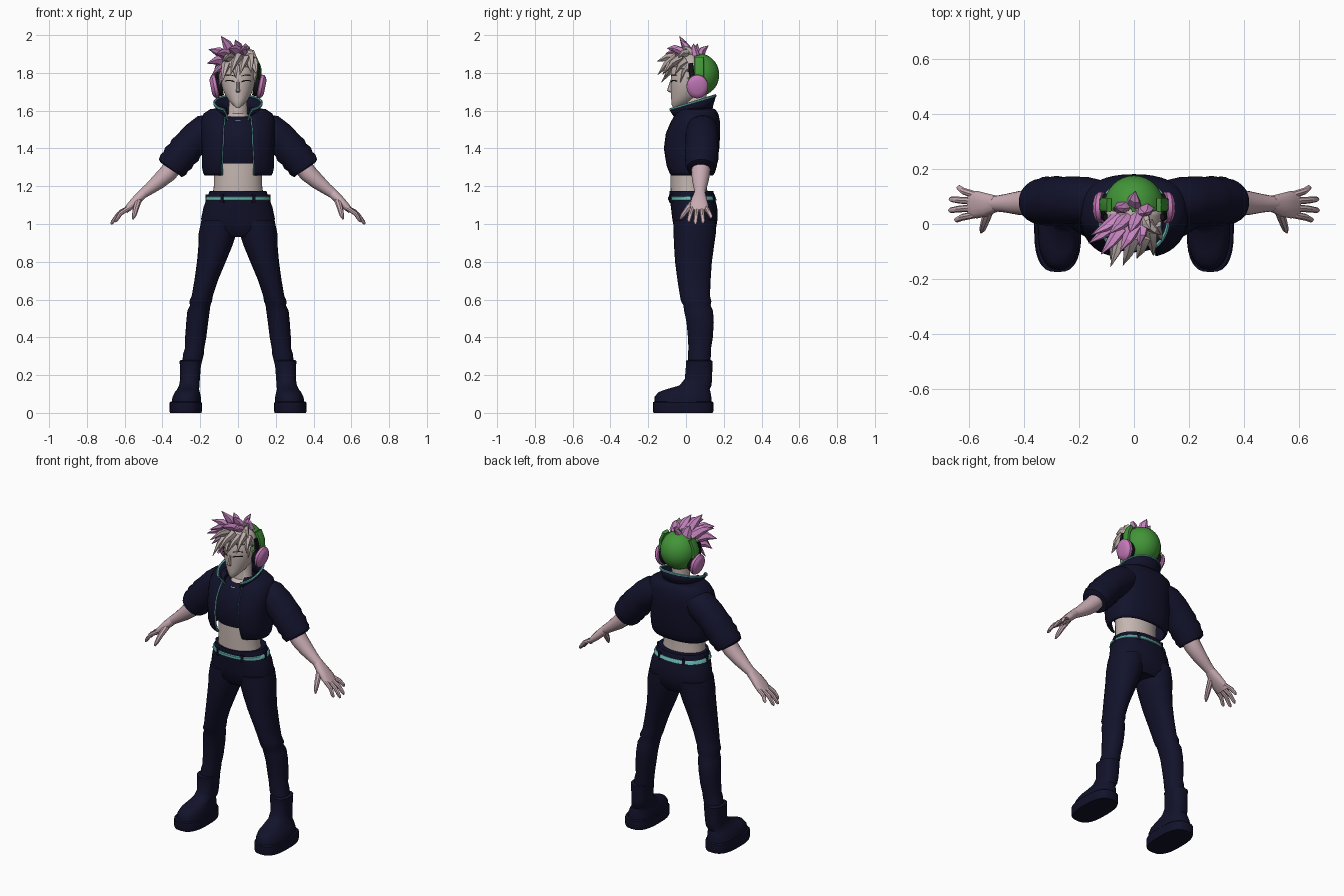
import bpy, bmesh, math
from mathutils import Vector, Matrix


def material(name, r, g, b):
    m = bpy.data.materials.new(name)
    m.diffuse_color = (r, g, b, 1)
    return m


NAVY = material("navy cloth", 0.006, 0.006, 0.024)
SKIN = material("pale skin", 0.56, 0.47, 0.44)
ROSY = material("rosy skin", 0.58, 0.41, 0.45)
GREEN = material("green hair", 0.055, 0.30, 0.04)
PINK = material("pink hair", 0.58, 0.24, 0.54)
LIGHT = material("pale hair", 0.50, 0.42, 0.40)
ORCHID = material("orchid plastic", 0.55, 0.19, 0.48)
TEAL = material("teal trim", 0.13, 0.46, 0.43)
BLACK = material("black", 0.006, 0.006, 0.009)
UP, FRONT = Vector((0, 0, 1)), Vector((0, 1, 0))


def finish(name, bm, mat, angle=40):
    bmesh.ops.recalc_face_normals(bm, faces=bm.faces)
    me = bpy.data.meshes.new(name)
    bm.to_mesh(me)
    bm.free()
    ob = bpy.data.objects.new(name, me)
    bpy.context.collection.objects.link(ob)
    me.materials.append(mat)
    bpy.ops.object.select_all(action='DESELECT')
    ob.select_set(True)
    bpy.context.view_layer.objects.active = ob
    bpy.ops.object.shade_smooth_by_angle(angle=math.radians(angle))
    return ob


def power(v, e):
    return math.copysign(abs(v) ** e, v)


def loft(bm, pts, n=20, flat=False, ref=FRONT, e=2.0):
    """Closed tube through (x, y, z, radius along ref, other radius)."""
    P = [Vector(p[:3]) for p in pts]
    rings = []
    for i, p in enumerate(pts):
        t = UP if flat else (P[min(i + 1, len(P) - 1)] - P[max(i - 1, 0)]).normalized()
        u = (ref - t * ref.dot(t)).normalized()
        v = t.cross(u)
        ring = []
        for k in range(n):
            a = 2 * math.pi * k / n
            ring.append(bm.verts.new(P[i] + u * p[3] * power(math.cos(a), 2 / e)
                                     + v * p[4] * power(math.sin(a), 2 / e)))
        rings.append(ring)
    for a, b in zip(rings, rings[1:]):
        for k in range(n):
            bm.faces.new((a[k], a[(k + 1) % n], b[(k + 1) % n], b[k]))
    bm.faces.new(rings[0])
    bm.faces.new(rings[-1])


def part(name, mat, pts, **kw):
    bm = bmesh.new()
    loft(bm, pts, **kw)
    return finish(name, bm, mat)


def body(name, mat, rows, e=2.0, n=32):
    """Upright part from rows of (z, half width, front y, back y)."""
    return part(name, mat, [(0, (f + b) / 2, z, (b - f) / 2, w) for z, w, f, b in rows],
                flat=True, e=e, n=n)


def open_shell(name, rows, e, thick, n=36):
    """Front-opening garment from rows (z, slope, half width, front, back, half gap)."""
    bm = bmesh.new()
    grid = []
    for z, s, w, f, b, gap in rows:
        a0 = math.asin((gap / w) ** (e / 2))
        row = []
        for k in range(n + 1):
            a = a0 + (2 * math.pi - 2 * a0) * k / n
            y = (f + b) / 2 - (b - f) / 2 * power(math.cos(a), 2 / e)
            row.append(bm.verts.new((w * power(math.sin(a), 2 / e), y, z + s * y)))
        grid.append(row)
    for a, b in zip(grid, grid[1:]):
        for k in range(n):
            bm.faces.new((a[k], a[k + 1], b[k + 1], b[k]))
    co = [[v.co.copy() for v in r] for r in grid]
    mod = finish(name, bm, NAVY).modifiers.new("thickness", 'SOLIDIFY')
    mod.thickness, mod.offset = thick, 0
    return co


def trim(name, line, r, ref):
    part(name, TEAL, [(*p, r, r) for p in line], n=6, ref=ref)


# Torso, top and neck
body("midriff", SKIN, [(1.12, .14, -.08, .12), (1.2, .128, -.082, .11),
                       (1.27, .128, -.082, .11), (1.36, .135, -.08, .11)])
body("crop_top", NAVY, [(1.32, .14, -.09, .12), (1.36, .148, -.098, .125), (1.43, .152, -.103, .13),
                        (1.5, .145, -.085, .13), (1.555, .105, -.05, .12), (1.57, .07, -.03, .1)])
body("neck", SKIN, [(1.5, .085, -.07, .1), (1.55, .068, -.054, .11), (1.585, .05, -.01, .105),
                    (1.7, .047, 0, .11)])

# Cropped jacket and flared collar with teal edges
jacket = open_shell("jacket", [
    (1.26, 0, .172, -.083, .138, .085), (1.275, 0, .18, -.092, .148, .085),
    (1.31, 0, .186, -.106, .158, .085), (1.4, 0, .186, -.12, .17, .08),
    (1.48, 0, .19, -.108, .175, .078), (1.54, 0, .192, -.08, .174, .073),
    (1.58, 0, .178, -.055, .166, .067), (1.602, 0, .145, -.04, .152, .062),
    (1.61, 0, .09, -.035, .13, .058)], 2.4, .012)
collar = open_shell("collar", [
    (1.56, .2, .095, -.06, .13, .055), (1.6, .28, .108, -.085, .142, .062),
    (1.632, .31, .125, -.105, .155, .075)], 2.2, .01)
trim("collar_top_trim", collar[-1], .007, UP)
for i in (0, -1):
    trim("jacket_edge_trim", [r[i] for r in jacket[:-2]], .005, FRONT)
    trim("collar_edge_trim", [r[i] for r in collar], .005, Vector((1, 0, 0)))

# Trousers and belt
body("hips", NAVY, [(.93, .13, -.03, .13), (.97, .19, -.062, .158), (1.03, .195, -.073, .168),
                    (1.09, .182, -.08, .165), (1.14, .163, -.088, .152), (1.175, .15, -.088, .145)], e=2.2)
body("belt", TEAL, [(1.125, .17, -.09, .16), (1.127, .173, -.094, .162),
                    (1.143, .168, -.095, .157), (1.146, .164, -.09, .154)], e=2.2)
bm = bmesh.new()
for k in range(6):
    a = math.pi * (k + .5) / 3
    bmesh.ops.create_cube(bm, size=1, matrix=Matrix.Translation(
        (.162 * math.sin(a), .032 - .124 * math.cos(a), 1.136))
        @ Matrix.Rotation(a, 4, 'Z') @ Matrix.Diagonal((.016, .022, .042, 1)))
finish("belt_loops", bm, NAVY)

for s in (1, -1):
    # Leg, with folds at the knee and ankle
    part("leg", NAVY, [(s * x, (f + b) / 2, z, (b - f) / 2, w) for z, x, w, f, b in (
        (1.02, .098, .096, -.068, .16), (.95, .108, .1, -.066, .158), (.88, .121, .089, -.063, .148),
        (.8, .141, .076, -.058, .137), (.7, .169, .062, -.045, .13), (.62, .189, .056, -.032, .127),
        (.59, .198, .06, -.026, .134), (.57, .2, .054, -.014, .13), (.54, .209, .059, -.01, .143),
        (.48, .216, .058, .003, .147), (.4, .224, .056, .01, .142), (.34, .23, .051, .013, .132),
        (.31, .236, .055, .01, .132), (.25, .246, .05, .014, .128))], flat=True, n=24)

    # Boot with thick sole
    def foot(rows):
        return [(s * (.262 + lean), y, z, ry, rx) for z, y, ry, rx, lean in rows]
    part("boot", NAVY, foot([(.04, -.015, .152, .078, .012), (.085, -.016, .15, .075, .01),
                             (.11, -.008, .138, .066, .006), (.125, .01, .115, .058, .002),
                             (.145, .05, .085, .054, -.004), (.18, .066, .072, .052, -.008),
                             (.255, .07, .07, .056, -.01), (.275, .07, .071, .058, -.01),
                             (.28, .07, .06, .05, -.01)]), flat=True, e=2.4, n=28)
    part("sole", NAVY, foot([(0, -.015, .156, .083, .015), (.01, -.015, .16, .086, .015),
                             (.055, -.015, .16, .085, .015), (.06, -.015, .154, .08, .015)]),
         flat=True, e=2.7, n=28)

    # Puffed sleeve with rolled cuff
    part("sleeve", NAVY, [(s * x, y, z, ry, r) for x, y, z, ry, r in (
        (.1, .085, 1.53, .07, .06), (.165, .085, 1.495, .085, .09), (.22, .085, 1.455, .088, .088),
        (.262, .085, 1.415, .086, .084), (.28, .084, 1.39, .091, .091), (.297, .083, 1.37, .085, .084),
        (.315, .083, 1.35, .09, .09), (.33, .082, 1.33, .083, .082), (.342, .08, 1.315, .084, .086),
        (.358, .08, 1.295, .075, .077), (.36, .08, 1.292, .06, .06))], n=24)

    # Forearm and hand
    part("forearm", ROSY, [(s * x, y, z, ry, r) for x, y, z, ry, r in (
        (.33, .08, 1.325, .05, .05), (.37, .078, 1.27, .05, .048), (.42, .076, 1.225, .043, .041),
        (.47, .075, 1.185, .033, .031), (.505, .074, 1.16, .028, .026), (.515, .074, 1.15, .028, .025))], n=16)
    bm = bmesh.new()
    loft(bm, [(s * .5, .074, 1.163, .029, .026), (s * .535, .07, 1.13, .042, .025),
              (s * .57, .07, 1.095, .05, .021), (s * .597, .07, 1.068, .045, .014)], n=14, e=2.4)
    for y, tx, ty, tz in ((.034, .65, .015, 1.01), (.059, .672, .05, .998),
                          (.083, .67, .09, 1.003), (.106, .642, .132, 1.03)):
        mx, mz = (.58 + tx) / 2 + .008, (1.085 + tz) / 2 + .008
        loft(bm, [(s * .578, y, 1.085, .013, .013), (s * mx, (y + ty) / 2, mz, .0125, .012),
                  (s * (tx - .006), ty, tz + .01, .01, .009), (s * tx, ty, tz, .004, .004)], n=8)
    loft(bm, [(s * .525, .055, 1.13, .018, .02), (s * .54, .012, 1.085, .016, .016),
              (s * .55, -.018, 1.045, .012, .012), (s * .556, -.03, 1.025, .004, .005)],
         n=8, ref=Vector((1, 0, 0)))
    finish("hand", bm, ROSY)

    # Headphone cup, pad and strap arm
    for nm, mat, prof in (
            ("ear_cup", ORCHID, ((.108, .05), (.112, .06), (.127, .06), (.138, .05), (.144, .034))),
            ("ear_pad", BLACK, ((.085, .05), (.1, .054), (.11, .052)))):
        part(nm, mat, [(s * x, .06, 1.73 + (x - .11) * -.2, r * .95, r * 1.05) for x, r in prof], n=24)
    part("strap_arm", BLACK, [(s * .112, .035, 1.77, .014, .008), (s * .112, .028, 1.81, .014, .008),
                              (s * .104, .025, 1.85, .012, .008)], n=8, e=4)
    part("headband_side", GREEN, [(s * .116, .07, 1.775, .025, .01), (s * .113, .07, 1.83, .025, .01),
                                  (s * .09, .07, 1.88, .025, .01)], n=12, e=5)

    # Closed eye line and brow
    for nm, z, r in (("eye_line", 1.752, .003), ("brow", 1.782, .0025)):
        pts = []
        for k in range(6):
            x = .018 + .01 * k
            y = .01 - .09 * math.sqrt(1 - (x / .09) ** 2)
            pts.append((s * x, y, z + .005 * math.sin(k / 5 * math.pi) + .001 * k, r, r))
        part(nm, BLACK, pts, n=6)

# Head and nose
body("head", SKIN, [(1.615, .01, -.068, -.045), (1.63, .027, -.076, -.005), (1.655, .05, -.078, .045),
                    (1.69, .071, -.079, .1), (1.72, .083, -.08, .11), (1.76, .091, -.08, .12),
                    (1.81, .092, -.08, .13), (1.86, .08, -.06, .12), (1.89, .045, -.02, .1)])
part("nose", SKIN, [(0, -.076, 1.765, .006, .006), (0, -.086, 1.715, .012, .009),
                    (0, -.088, 1.705, .012, .012), (0, -.078, 1.695, .006, .008)], n=8, flat=True)


# Short back hair and front hair cap as trimmed ellipsoids
def dome(name, mat, centre, radii, drop):
    bm = bmesh.new()
    bmesh.ops.create_uvsphere(bm, u_segments=32, v_segments=24, radius=1,
                              matrix=Matrix.Translation(centre) @ Matrix.Diagonal((*radii, 1)))
    bmesh.ops.delete(bm, geom=[f for f in bm.faces if drop(f.calc_center_median())], context='FACES')
    mod = finish(name, bm, mat).modifiers.new("thickness", 'SOLIDIFY')
    mod.thickness, mod.offset = .006, -1


dome("back_hair", GREEN, (0, .066, 1.79), (.108, .11, .113),
     lambda c: c.y < .015 or (c.z < 1.7 and c.y < .06))
dome("hair_cap", LIGHT, (0, .03, 1.82), (.101, .115, .092),
     lambda c: c.y > .05 or c.z < 1.815 - c.y * .3)

# Swept hair locks: (root, tip, width), leaning forward and to one side
LIGHT_LOCKS = [
    (-.04, -.03, 1.88, -.085, -.155, 1.86, .034), (0, -.04, 1.88, -.04, -.15, 1.79, .036),
    (.04, -.04, 1.87, .01, -.125, 1.79, .034), (.06, -.02, 1.88, .07, -.115, 1.8, .034),
    (-.06, -.03, 1.85, -.085, -.13, 1.75, .034), (.075, 0, 1.86, .1, -.06, 1.79, .032),
    (.05, 0, 1.9, .1, -.04, 1.88, .03), (-.02, -.05, 1.86, -.01, -.115, 1.77, .03),
    (.08, .01, 1.83, .092, -.03, 1.75, .022), (.03, .03, 1.89, .06, -.02, 1.94, .032)]
PINK_LOCKS = [
    (-.03, .02, 1.89, -.09, -.035, 1.995, .036), (.01, .03, 1.89, -.015, -.03, 1.975, .036),
    (-.06, .02, 1.88, -.155, -.04, 1.925, .036), (-.07, 0, 1.86, -.165, -.07, 1.85, .036),
    (-.08, 0, 1.83, -.14, -.06, 1.785, .032), (-.05, -.02, 1.89, -.12, -.11, 1.9, .036),
    (-.08, .01, 1.8, -.1, -.05, 1.73, .024), (.04, .05, 1.89, .04, .04, 1.955, .034),
    (0, .07, 1.88, .005, .12, 1.945, .034), (-.04, .06, 1.88, -.07, .06, 1.955, .036),
    (0, -.01, 1.9, -.05, -.1, 1.93, .04), (.03, 0, 1.9, .02, -.08, 1.92, .034)]
for name, mat, locks in (("pale_locks", LIGHT, LIGHT_LOCKS), ("pink_locks", PINK, PINK_LOCKS)):
    bm = bmesh.new()
    for lock in locks:
        root, tip, w = Vector(lock[:3]), Vector(lock[3:6]), lock[6]
        mid = root.lerp(tip, .5) + Vector((0, -.004, .012))
        loft(bm, [(*root, w, w * .7), (*mid, w * .68, w * .42), (*tip, .001, .001)],
             n=6, ref=Vector((.6, 0, .8)))
    finish(name, bm, mat, 30)
